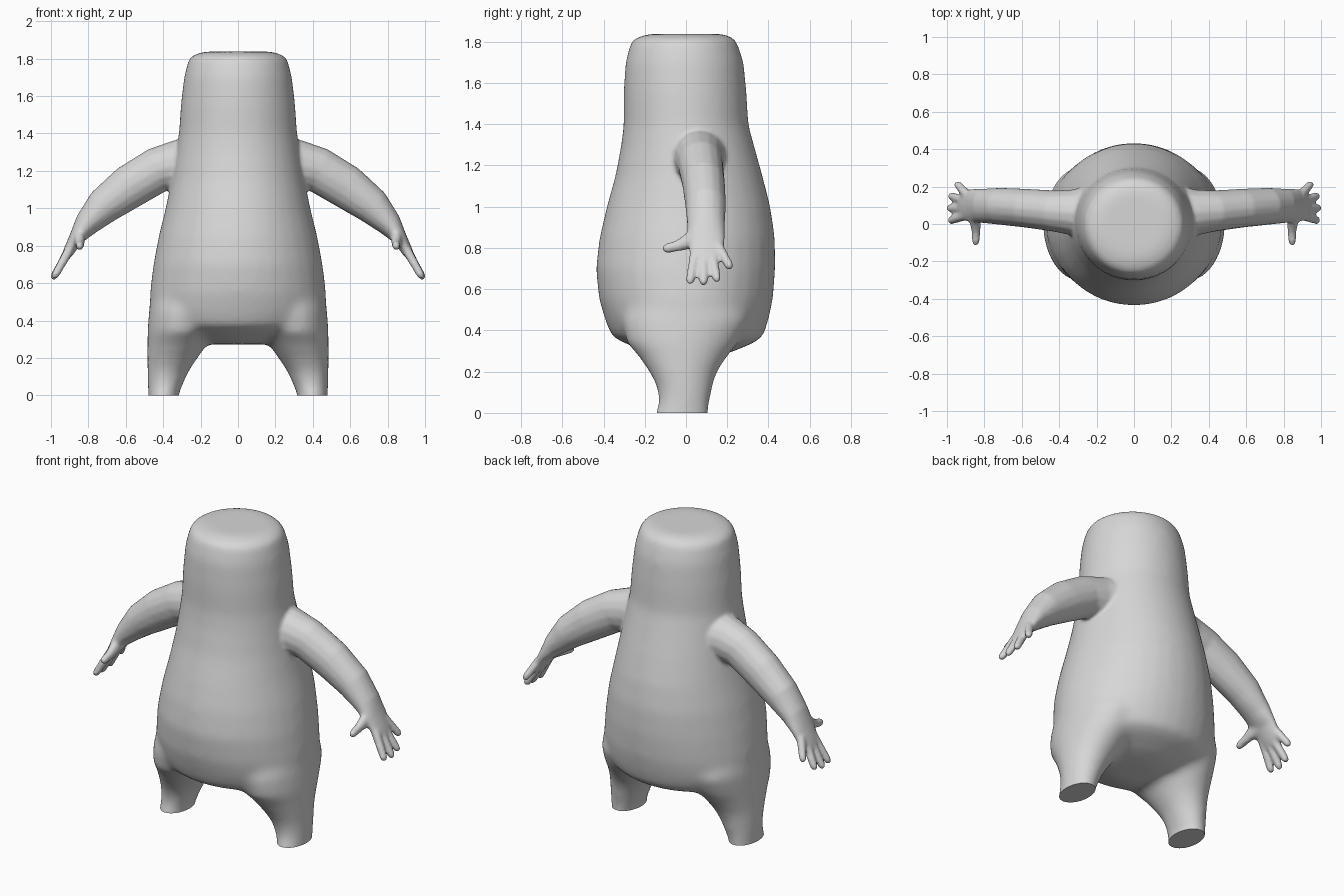
import bpy, bmesh, math
from mathutils import Vector

cube = bpy.data.objects.get("Cube")
if cube:
    bpy.data.objects.remove(cube, do_unlink=True)

skin = bpy.data.materials.new("pale_grey")
skin.use_nodes = True
GREY = (0.68, 0.68, 0.68, 1)
skin.diffuse_color = GREY
skin.node_tree.nodes["Principled BSDF"].inputs["Base Color"].default_value = GREY


def loft(bm, rings):
    """Bridge equal-sized closed loops of points and cap both ends."""
    loops = [[bm.verts.new(p) for p in ring] for ring in rings]
    n = len(loops[0])
    faces = [bm.faces.new((a[i], a[(i + 1) % n], b[(i + 1) % n], b[i]))
             for a, b in zip(loops, loops[1:]) for i in range(n)]
    faces += [bm.faces.new(loops[0]), bm.faces.new(loops[-1])]
    bmesh.ops.recalc_face_normals(bm, faces=faces)


def oval(z, x0, x1, y0, y1, n=32):
    """Level oval spanning the given extents."""
    turn = [2 * math.pi * i / n for i in range(n)]
    return [((x0 + x1) / 2 + (x1 - x0) / 2 * math.cos(a),
             (y0 + y1) / 2 + (y1 - y0) / 2 * math.sin(a), z) for a in turn]


def limb(bm, sections, side, ref=(0, 1, 0), n=16):
    """Tube through (x, y, z, width, thickness) sections with a rounded tip."""
    pts = [Vector(s[:3]) for s in sections]
    size = [s[3:] for s in sections]
    tip = (pts[-1] - pts[-2]).normalized()
    w, t = size[-1]
    pts.append(pts[-1] + tip * t * 0.7)
    size.append((w * 0.7, t * 0.7))
    pts.append(pts[-1] + tip * t * 0.3)
    size.append((w * 0.3, t * 0.3))
    rings = []
    for i, p in enumerate(pts):
        along = (pts[min(i + 1, len(pts) - 1)] - pts[max(i - 1, 0)]).normalized()
        u = Vector(ref)
        u = (u - along * u.dot(along)).normalized()
        v = along.cross(u)
        ring = []
        for k in range(n):
            a = 2 * math.pi * k / n
            q = p + u * size[i][0] * math.cos(a) + v * size[i][1] * math.sin(a)
            ring.append((q.x * side, q.y, q.z))
        rings.append(ring)
    loft(bm, rings)


def blend(obj, voxel, rounds):
    """Fuse overlapping parts into one soft skin."""
    bpy.ops.object.select_all(action='DESELECT')
    obj.select_set(True)
    bpy.context.view_layer.objects.active = obj
    mod = obj.modifiers.new("fuse", 'REMESH')
    mod.mode = 'VOXEL'
    mod.voxel_size = voxel
    bpy.ops.object.modifier_apply(modifier=mod.name)
    mod = obj.modifiers.new("soften", 'SMOOTH')
    mod.iterations = rounds
    bpy.ops.object.modifier_apply(modifier=mod.name)


# Torso and head: height, half width, front, back
TORSO = [
    (1.838, 0.19, -0.19, 0.19), (1.81, 0.262, -0.265, 0.245),
    (1.7, 0.29, -0.295, 0.28), (1.55, 0.307, -0.303, 0.295),
    (1.4, 0.317, -0.303, 0.303), (1.3, 0.333, -0.315, 0.33),
    (1.15, 0.358, -0.343, 0.372), (1.0, 0.388, -0.385, 0.41),
    (0.85, 0.425, -0.42, 0.432), (0.7, 0.453, -0.438, 0.434),
    (0.55, 0.472, -0.422, 0.422), (0.45, 0.473, -0.392, 0.4),
    (0.37, 0.435, -0.36, 0.375), (0.335, 0.37, -0.29, 0.32),
    (0.29, 0.22, -0.18, 0.21), (0.272, 0.12, -0.1, 0.12),
]
# Leg: height, inner, outer, front, back
LEG = [
    (0.62, 0.1, 0.45, -0.25, 0.25), (0.45, 0.1, 0.477, -0.31, 0.31),
    (0.34, 0.12, 0.484, -0.29, 0.255), (0.28, 0.16, 0.485, -0.235, 0.205),
    (0.2, 0.215, 0.486, -0.18, 0.152), (0.13, 0.262, 0.485, -0.143, 0.13),
    (0.05, 0.298, 0.482, -0.132, 0.115), (0.0, 0.318, 0.48, -0.15, 0.11),
    (-0.1, 0.32, 0.48, -0.16, 0.11),
]
# Arm and palm: position, half width, half thickness
ARM = [
    (0.24, 0.06, 1.235, 0.15, 0.15), (0.33, 0.062, 1.23, 0.123, 0.133),
    (0.43, 0.07, 1.205, 0.11, 0.122), (0.58, 0.085, 1.115, 0.104, 0.118),
    (0.72, 0.095, 1.01, 0.099, 0.098), (0.81, 0.097, 0.915, 0.092, 0.068),
    (0.865, 0.098, 0.84, 0.092, 0.04), (0.905, 0.1, 0.77, 0.083, 0.03),
    (0.92, 0.1, 0.745, 0.07, 0.024),
]
# Fingers: root and tip
FINGERS = [
    ((0.9, 0.045, 0.78), (0.977, 0.02, 0.643)),
    ((0.905, 0.085, 0.77), (0.983, 0.085, 0.638)),
    ((0.905, 0.125, 0.77), (0.975, 0.149, 0.652)),
    ((0.89, 0.155, 0.81), (0.942, 0.21, 0.713)),
]
THUMB = [
    (0.85, 0.09, 0.87, 0.04, 0.06), (0.848, 0.02, 0.835, 0.03, 0.042),
    (0.845, -0.04, 0.81, 0.024, 0.027), (0.846, -0.092, 0.798, 0.021, 0.024),
]

# Trunk with both legs
bm = bmesh.new()
loft(bm, [oval(z, -w, w, f, b) for z, w, f, b in TORSO])
for side in (1, -1):
    loft(bm, [oval(z, side * a, side * b, f, k) for z, a, b, f, k in LEG])
mesh = bpy.data.meshes.new("body")
bm.to_mesh(mesh)
bm.free()
body = bpy.data.objects.new("body", mesh)
bpy.context.scene.collection.objects.link(body)
blend(body, 0.02, 14)

# Arms, fingers and thumbs join the trunk
bm = bmesh.new()
bm.from_mesh(body.data)
for side in (1, -1):
    limb(bm, ARM, side)
    for root, tip in FINGERS:
        limb(bm, [(*root, 0.026, 0.026), (*tip, 0.022, 0.021)], side)
    limb(bm, THUMB, side, ref=(1, 0, 0))
bm.to_mesh(body.data)
bm.free()
blend(body, 0.01, 6)

# Flat soles
bm = bmesh.new()
bm.from_mesh(body.data)
bmesh.ops.bisect_plane(bm, geom=bm.verts[:] + bm.edges[:] + bm.faces[:],
                       plane_co=(0, 0, 0), plane_no=(0, 0, 1), clear_inner=True)
bmesh.ops.holes_fill(bm, edges=[e for e in bm.edges if e.is_boundary], sides=0)
bm.to_mesh(body.data)
bm.free()

body.data.materials.clear()
body.data.materials.append(skin)
for poly in body.data.polygons:
    poly.material_index = 0
bpy.ops.object.shade_smooth_by_angle(angle=math.radians(50))
